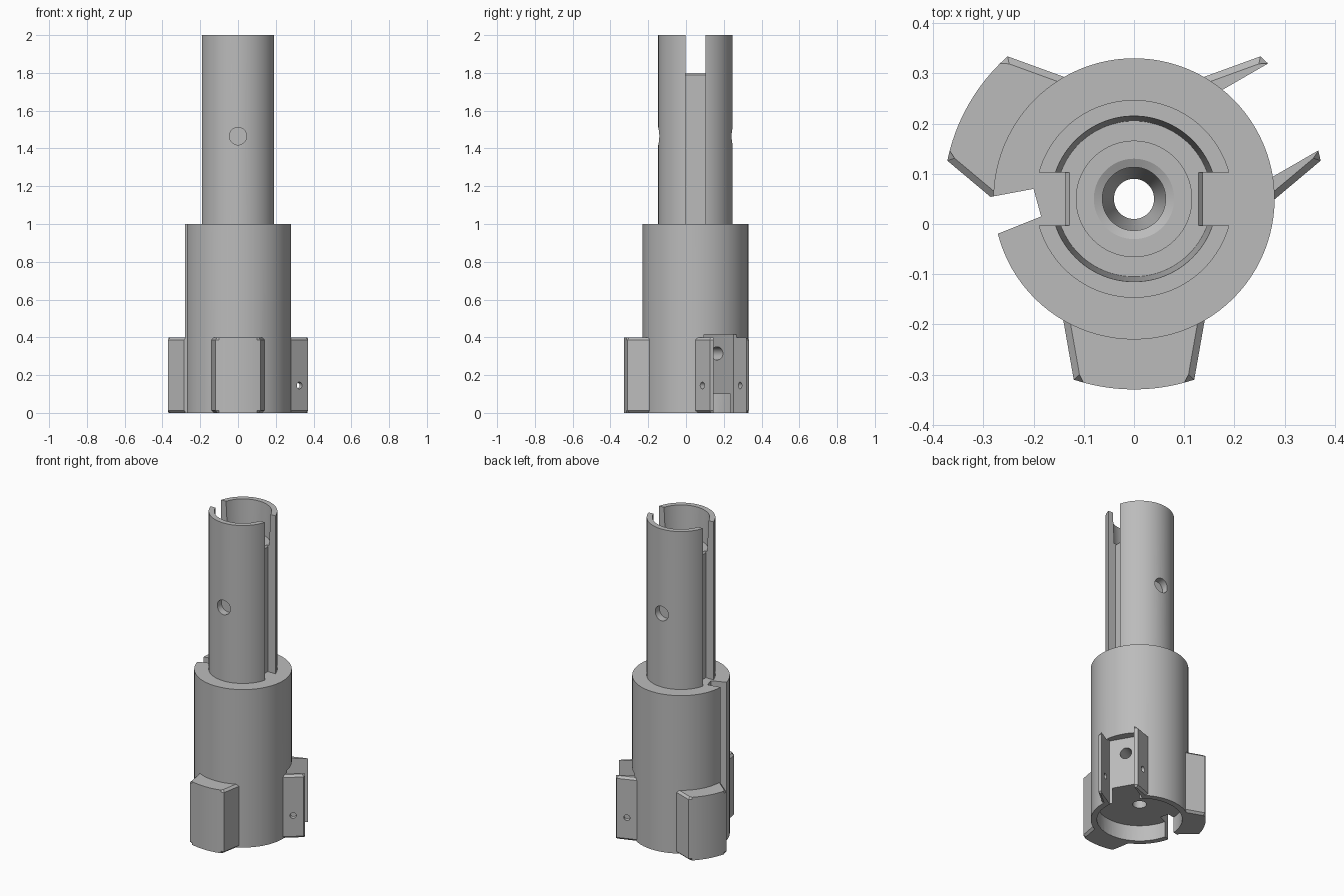
import bpy, bmesh
from math import cos, sin, pi, radians, atan2, sqrt
from mathutils import Matrix, Vector

cube = bpy.data.objects.get("Cube")
if cube:
    bpy.data.objects.remove(cube)

AXIS = Matrix.Translation((0, 0.05, 0))      # common axis of all turned parts
SEG = 96

mat = bpy.data.materials.new("machined_grey")
mat.use_nodes = True
grey = (0.5, 0.5, 0.5, 1)
mat.diffuse_color = grey
mat.node_tree.nodes["Principled BSDF"].inputs["Base Color"].default_value = grey


def make(name, bm, matrix=Matrix()):
    bmesh.ops.recalc_face_normals(bm, faces=bm.faces)
    bm.transform(AXIS @ matrix)
    me = bpy.data.meshes.new(name)
    bm.to_mesh(me)
    bm.free()
    me.materials.append(mat)
    ob = bpy.data.objects.new(name, me)
    bpy.context.collection.objects.link(ob)
    return ob


def turned(name, profile):
    """Revolve a closed (radius, height) profile around the axis."""
    bm = bmesh.new()
    rings = []
    for i in range(SEG):
        a = 2 * pi * i / SEG
        rings.append([bm.verts.new((r * cos(a), r * sin(a), z)) for r, z in profile])
    n = len(profile)
    for i in range(SEG):
        p, q = rings[i], rings[(i + 1) % SEG]
        for j in range(n):
            k = (j + 1) % n
            bm.faces.new((p[j], q[j], q[k], p[k]))
    return make(name, bm)


def prism(name, outline, z0, z1, matrix=Matrix(), chamfer=0.0):
    """Extrude an outline; the first edge stays sharp when chamfering."""
    bm = bmesh.new()
    low = [bm.verts.new((x, y, z0)) for x, y in outline]
    top = [bm.verts.new((x, y, z1)) for x, y in outline]
    n = len(outline)
    bm.faces.new(low[::-1])
    bm.faces.new(top)
    for i in range(n):
        j = (i + 1) % n
        bm.faces.new((low[i], low[j], top[j], top[i]))
    if chamfer:
        edges = [bm.edges.get((ring[i], ring[(i + 1) % n]))
                 for ring in (low, top) for i in range(1, n)]
        bmesh.ops.bevel(bm, geom=edges, offset=chamfer, segments=1,
                        affect='EDGES', clamp_overlap=True)
    return make(name, bm, matrix)


def rod(name, radius, start, end, matrix=Matrix()):
    """Cylinder between two points."""
    start, end = Vector(start), Vector(end)
    d = end - start
    bm = bmesh.new()
    bmesh.ops.create_cone(bm, cap_ends=True, segments=48, radius1=radius,
                          radius2=radius, depth=d.length)
    place = Matrix.Translation((start + end) / 2) @ d.to_track_quat('Z', 'Y').to_matrix().to_4x4()
    return make(name, bm, matrix @ place)


def combine(target, tools, operation):
    """Apply booleans one by one and drop the helpers."""
    for tool in tools:
        tool.hide_render = True
        mod = target.modifiers.new("cut", 'BOOLEAN')
        mod.operation = operation
        mod.solver = 'EXACT'
        mod.object = tool
        deps = bpy.context.evaluated_depsgraph_get()
        me = bpy.data.meshes.new_from_object(target.evaluated_get(deps))
        target.modifiers.clear()
        target.data = me
        bpy.data.objects.remove(tool)


def turn(deg):
    return Matrix.Rotation(radians(deg), 4, 'Z')


# Lower sleeve: thick cylinder with a through bore
sleeve = turned("base_sleeve", [(0.04, 0), (0.28, 0), (0.28, 1), (0.04, 1)])

# Three chamfered lugs around the foot
half = atan2(0.12, 0.36)
outer = sqrt(0.12 ** 2 + 0.36 ** 2)
lug = [(0.235, 0.142), (0.235, -0.142)]
lug += [(outer * cos(half * t / 6), outer * sin(half * t / 6)) for t in range(-6, 7)]
combine(sleeve, [prism("lug", lug, 0, 0.4, turn(a), 0.013) for a in (30, 150, 270)], 'UNION')

# Recess below, open pocket leaving two fins, key groove, cross holes
pocket = [(0.23, -0.1), (0.5, -0.1), (0.5, 0.1), (0.23, 0.1)]
groove = [(-0.2, 0.02), (-0.36, -0.01 + 0.0), (-0.355, -0.103), (-0.185, -0.035)]
combine(sleeve, [
    rod("recess", 0.245, (0, 0, -0.2), (0, 0, 0.1)),
    prism("pocket", pocket, -0.1, 0.415, turn(30)),
    prism("groove", groove, -0.1, 1.1),
    rod("pocket_hole", 0.035, (0.1, 0, 0.315), (0.3, 0, 0.315), turn(30)),
    rod("fin_hole", 0.018, (0.3, -0.3, 0.145), (0.3, 0.3, 0.145), turn(30)),
], 'DIFFERENCE')

# Upper shaft: tube with a countersunk plug inside
shaft = turned("slotted_shaft", [
    (0.04, 1), (0.197, 1), (0.197, 2), (0.165, 2), (0.155, 1.8), (0.115, 1.8),
    (0.115, 1.75), (0.08, 1.75), (0.063, 1.742), (0.063, 1.7), (0.04, 1.62)])

# Side slots and shallow pin holes, mirrored on both sides
slot = [(0.137, 0.9), (0.137, 1.79), (0.128, 1.8), (0.128, 2.1), (0.3, 2.1), (0.3, 0.9)]
stand = Matrix.Rotation(pi / 2, 4, 'X')
cuts = []
for a in (0, 180):
    cuts.append(prism("slot", slot, -0.053, 0.053, turn(a) @ stand))
    cuts.append(rod("pin_hole", 0.046, (0, -0.15, 1.465), (0, -0.3, 1.465), turn(a)))
combine(shaft, cuts, 'DIFFERENCE')

# Smooth round walls, crisp edges
for ob in (sleeve, shaft):
    bpy.ops.object.select_all(action='DESELECT')
    ob.select_set(True)
    bpy.context.view_layer.objects.active = ob
    bpy.ops.object.shade_smooth_by_angle(angle=radians(25))
